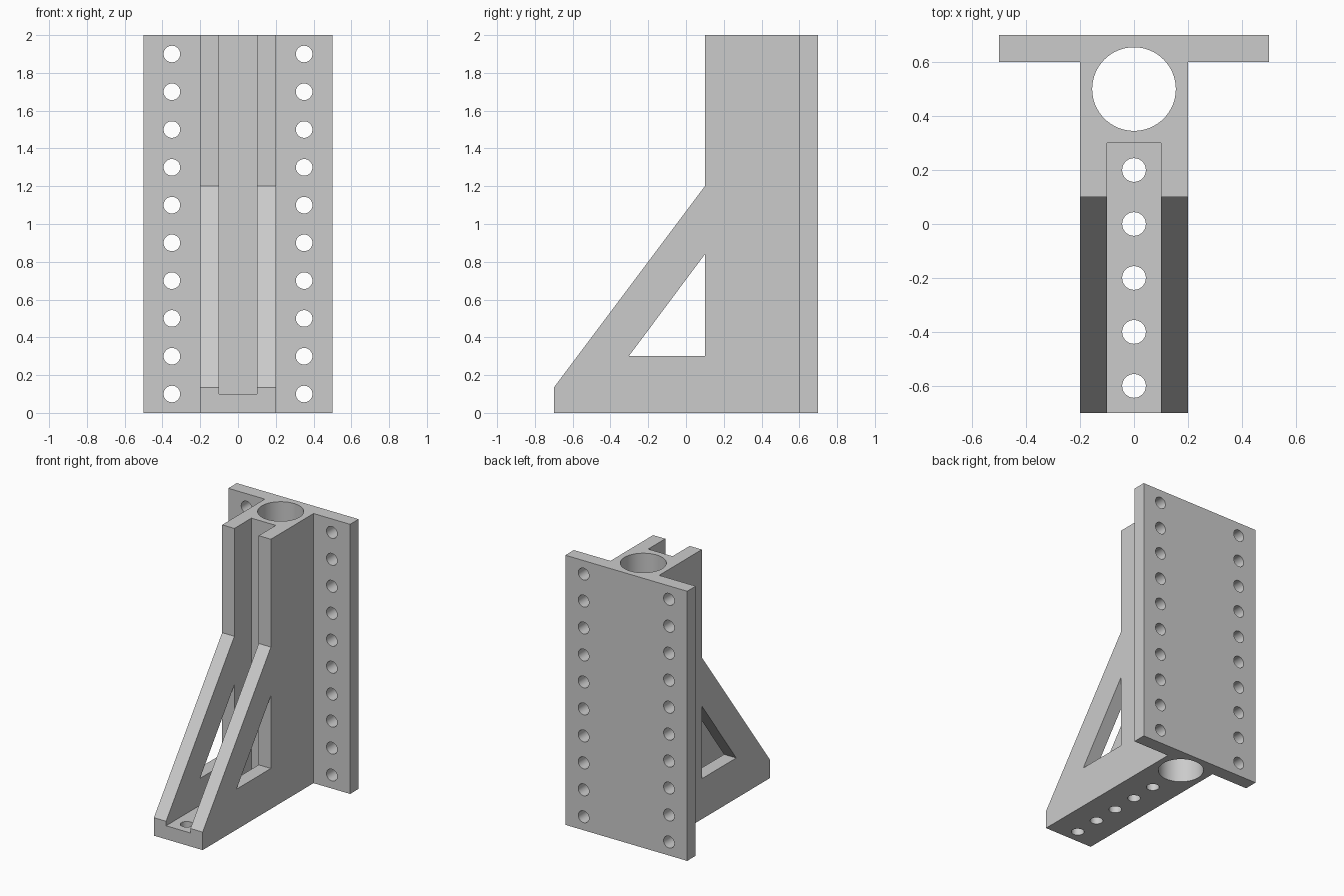
import bpy
import bmesh
import math
from mathutils import Matrix, Vector

cube = bpy.data.objects.get("Cube")
if cube:
    bpy.data.objects.remove(cube, do_unlink=True)

grey = bpy.data.materials.new("plain_grey")
grey.use_nodes = True
colour = (0.6, 0.6, 0.6, 1)
grey.diffuse_color = colour
grey.node_tree.nodes["Principled BSDF"].inputs["Base Color"].default_value = colour


def make_object(name, bm):
    bmesh.ops.recalc_face_normals(bm, faces=bm.faces)
    mesh = bpy.data.meshes.new(name)
    bm.to_mesh(mesh)
    bm.free()
    mesh.materials.append(grey)
    obj = bpy.data.objects.new(name, mesh)
    bpy.context.collection.objects.link(obj)
    return obj


def prism(name, points, depth):
    """Extrude a closed polygon along a vector."""
    bm = bmesh.new()
    face = bm.faces.new([bm.verts.new(p) for p in points])
    result = bmesh.ops.extrude_face_region(bm, geom=[face], use_keep_orig=True)
    moved = [v for v in result["geom"] if isinstance(v, bmesh.types.BMVert)]
    bmesh.ops.translate(bm, verts=moved, vec=depth)
    return make_object(name, bm)


def drills(name, centres, radius, length, axis, sides):
    """One round cutter per centre, all pointing along the axis."""
    turn = Vector((0, 0, 1)).rotation_difference(Vector(axis)).to_matrix().to_4x4()
    bm = bmesh.new()
    for centre in centres:
        bmesh.ops.create_cone(bm, cap_ends=True, segments=sides, radius1=radius,
                              radius2=radius, depth=length,
                              matrix=Matrix.Translation(centre) @ turn)
    return make_object(name, bm)


def cut(target, cutter):
    cutter.hide_render = True
    mod = target.modifiers.new(cutter.name, 'BOOLEAN')
    mod.operation = 'DIFFERENCE'
    mod.solver = 'EXACT'
    mod.object = cutter
    bpy.context.view_layer.objects.active = target
    bpy.ops.object.modifier_apply(modifier=mod.name)
    bpy.data.objects.remove(cutter, do_unlink=True)


# T-shaped upright: flanged back plate and deep central web
half = [(0.2, -0.7), (0.2, 0.6), (0.5, 0.6), (0.5, 0.7)]
outline = half + [(-x, y) for x, y in reversed(half)]
bracket = prism("flanged_bracket", [(x, y, 0) for x, y in outline], (0, 0, 2))

# Sloped front, with a vertical upper edge
front = [(-0.9, -0.133), (0.1, 1.2), (0.1, 2.2), (-0.9, 2.2)]
cut(bracket, prism("front_cutter", [(-0.3, y, z) for y, z in front], (0.6, 0, 0)))

# Channel between the two side walls
channel = [(-0.1, -0.8), (0.1, -0.8), (0.1, 0.3), (-0.1, 0.3)]
cut(bracket, prism("channel_cutter", [(x, y, 0.1) for x, y in channel], (0, 0, 2)))

# Triangular windows through the side walls
window = [(-0.303, 0.3), (0.1, 0.3), (0.1, 0.84)]
cut(bracket, prism("window_cutter", [(-0.3, y, z) for y, z in window], (0.6, 0, 0)))

# Vertical bore
cut(bracket, drills("bore_cutter", [(0, 0.5, 1)], 0.155, 2.4, (0, 0, 1), 64))

# Bolt holes in the flanges and in the channel floor
flange = [(x, 0.65, 0.1 + 0.2 * i) for x in (-0.35, 0.35) for i in range(10)]
cut(bracket, drills("flange_cutter", flange, 0.044, 0.3, (0, 1, 0), 32))
floor = [(0, -0.6 + 0.2 * i, 0.05) for i in range(5)]
cut(bracket, drills("floor_cutter", floor, 0.044, 0.3, (0, 0, 1), 32))

# Smooth round walls, crisp edges
bpy.ops.object.select_all(action='DESELECT')
bracket.select_set(True)
bpy.context.view_layer.objects.active = bracket
bpy.ops.object.shade_smooth_by_angle(angle=math.radians(30))
